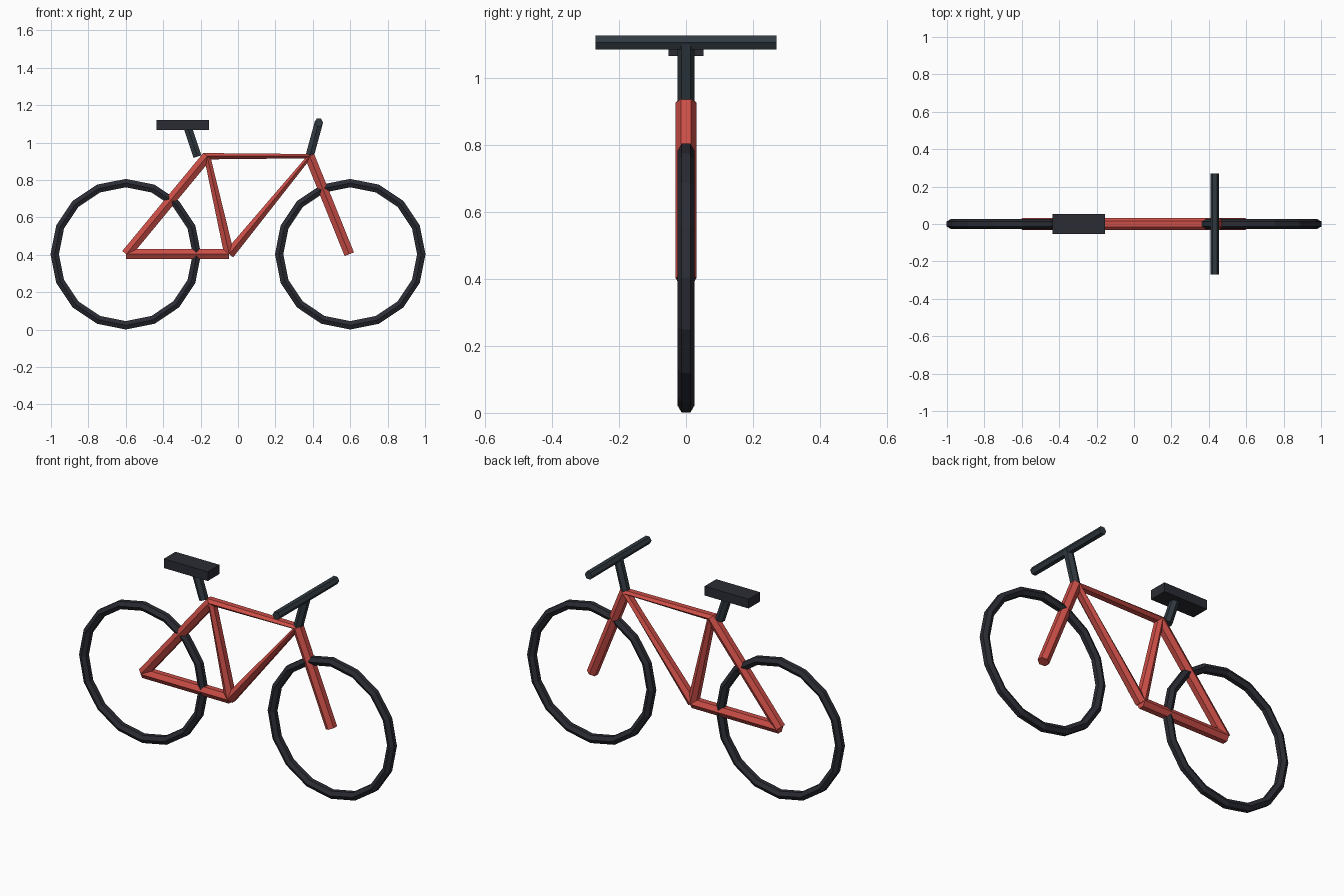
import bpy, bmesh, math
from mathutils import Vector

if "Cube" in bpy.data.objects:
    bpy.data.objects.remove(bpy.data.objects["Cube"])


def material(name, color):
    m = bpy.data.materials.new(name)
    m.diffuse_color = (*color, 1)
    m.use_nodes = True
    m.node_tree.nodes["Principled BSDF"].inputs["Base Color"].default_value = m.diffuse_color
    return m


RED = material("red_paint", (0.60, 0.075, 0.062))
RUBBER = material("rubber", (0.024, 0.025, 0.034))
STEEL = material("dark_steel", (0.030, 0.042, 0.052))


def finish(bm, name, mat):
    bmesh.ops.recalc_face_normals(bm, faces=bm.faces)
    me = bpy.data.meshes.new(name)
    bm.to_mesh(me)
    bm.free()
    me.materials.append(mat)
    ob = bpy.data.objects.new(name, me)
    bpy.context.collection.objects.link(ob)
    return ob


def tube(name, points, r, mat, closed=False, side=(0, 1, 0)):
    """Six-sided tube along a flat path; 'side' is perpendicular to the path."""
    pts = [Vector(p) for p in points]
    side = Vector(side)
    n = len(pts)
    bm = bmesh.new()
    rings = []
    for i, p in enumerate(pts):
        t = Vector()
        if closed or i > 0:
            t += (p - pts[i - 1]).normalized()
        if closed or i < n - 1:
            t += (pts[(i + 1) % n] - p).normalized()
        up = side.cross(t.normalized())
        rings.append([bm.verts.new(p + r * (side * math.cos(k * math.pi / 3)
                                            + up * math.sin(k * math.pi / 3)))
                      for k in range(6)])
    for i in range(n if closed else n - 1):
        a, b = rings[i], rings[(i + 1) % n]
        for k in range(6):
            j = (k + 1) % 6
            bm.faces.new((a[k], a[j], b[j], b[k]))
    if not closed:
        bm.faces.new(rings[0])
        bm.faces.new(rings[-1])
    return finish(bm, name, mat)


# Key points of the bicycle
HUB_Z = 0.403
rear = (-0.598, 0, HUB_Z)
front = (0.595, 0, HUB_Z)
crank = (-0.047, 0, HUB_Z)
seat_top = (-0.165, 0, 0.927)
head = (0.383, 0, 0.927)
bar = (0.432, 0, 1.107)

# Wheels
for name, x in (("rear_wheel", -0.6), ("front_wheel", 0.6)):
    ring = [(x + 0.38 * math.cos(a), 0, HUB_Z + 0.38 * math.sin(a))
            for a in (i * math.pi / 8 for i in range(16))]
    tube(name, ring, 0.0258, RUBBER, closed=True)

# Frame: main triangle, then the rear stays and the fork
tube("main_triangle", [crank, seat_top, head, crank], 0.031, RED)
tube("chain_stay", [rear, crank], 0.031, RED)
tube("seat_stay", [rear, seat_top], 0.031, RED)
tube("fork", [head, front], 0.031, RED)

# Stem and handlebar
tube("stem", [head, bar], 0.0255, STEEL)
tube("handlebar", [(bar[0], -0.27, bar[2]), (bar[0], 0.27, bar[2])],
     0.0235, STEEL, side=(1, 0, 0))

# Seat post and saddle
tube("seat_post", [(-0.217, 0, 0.925), (-0.272, 0, 1.09)], 0.0255, STEEL)
bm = bmesh.new()
bmesh.ops.create_cube(bm, size=1)
bmesh.ops.scale(bm, vec=(0.28, 0.106, 0.053), verts=bm.verts)
saddle = finish(bm, "saddle", RUBBER)
saddle.location = (-0.295, 0, 1.093)
